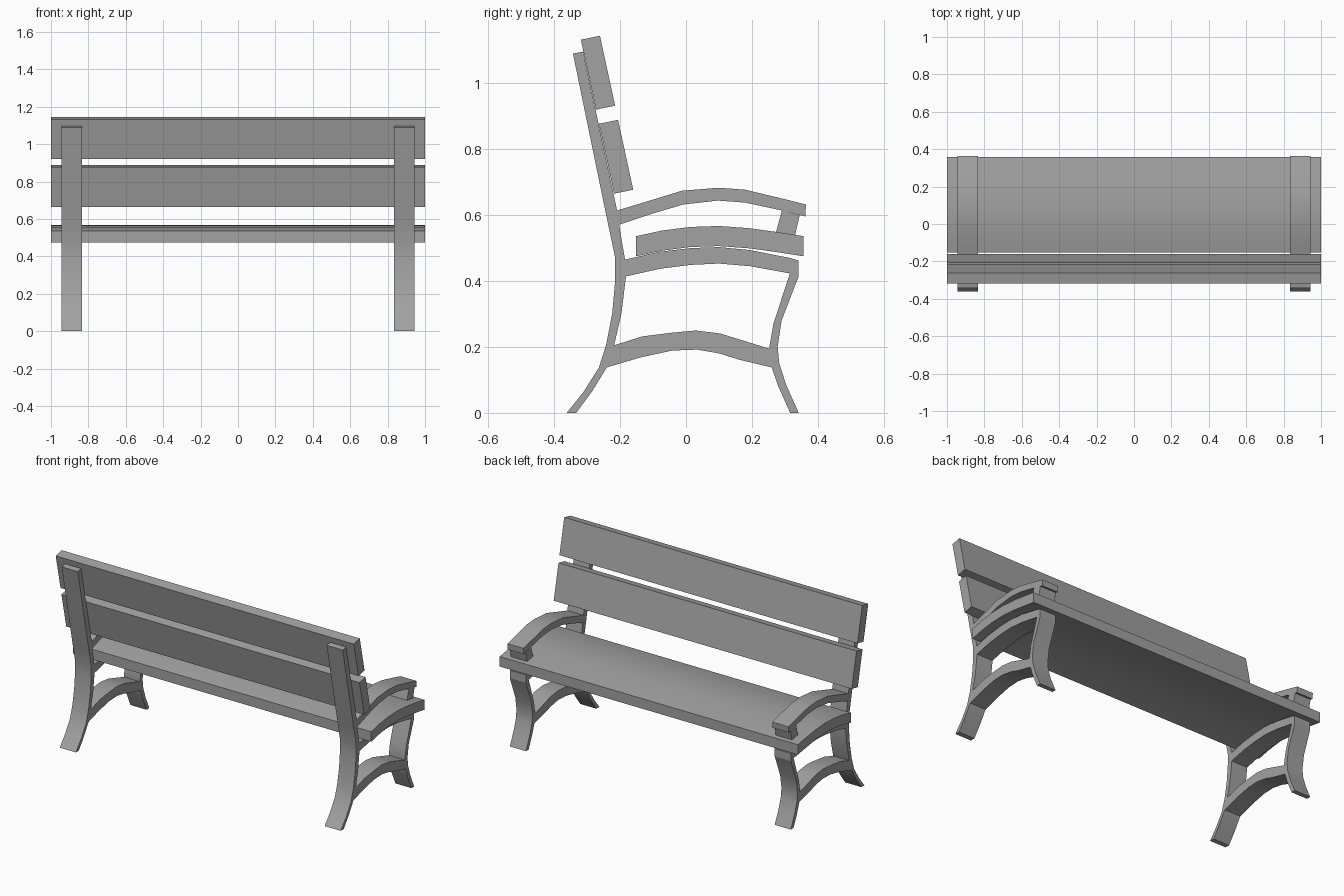
import bpy
import bmesh
from math import radians

cube = bpy.data.objects.get("Cube")
if cube:
    bpy.data.objects.remove(cube)

grey = bpy.data.materials.new("plain_grey")
grey.use_nodes = True
GREY = (0.36, 0.36, 0.36, 1)
grey.diffuse_color = GREY
grey.node_tree.nodes["Principled BSDF"].inputs["Base Color"].default_value = GREY


def band(name, edge_a, edge_b, x0, x1, mirrored=False):
    """Bar whose side profile runs between two matching (y, z) edges, from x0 to x1."""
    bm = bmesh.new()
    rings = []
    for (ya, za), (yb, zb) in zip(edge_a, edge_b):
        corners = [(x0, ya, za), (x1, ya, za), (x1, yb, zb), (x0, yb, zb)]
        rings.append([bm.verts.new(c) for c in corners])
    for r, s in zip(rings, rings[1:]):
        for i in range(4):
            j = (i + 1) % 4
            bm.faces.new((r[i], r[j], s[j], s[i]))
    bm.faces.new(rings[0])
    bm.faces.new(rings[-1])
    bmesh.ops.recalc_face_normals(bm, faces=bm.faces)
    mesh = bpy.data.meshes.new(name)
    bm.to_mesh(mesh)
    bm.free()
    mesh.materials.append(grey)
    obj = bpy.data.objects.new(name, mesh)
    bpy.context.collection.objects.link(obj)
    bpy.ops.object.select_all(action="DESELECT")
    obj.select_set(True)
    bpy.context.view_layer.objects.active = obj
    bpy.ops.object.shade_smooth_by_angle(angle=radians(30))
    if mirrored:
        obj.modifiers.new("mirror", "MIRROR").use_mirror_merge = False
    return obj


def frame(name, edge_a, edge_b):
    return band(name, edge_a, edge_b, 0.835, 0.943, True)


# Rear legs running up into the back posts
frame("back_post",
      [(-.362, 0), (-.31, .065), (-.264, .138), (-.242, .208), (-.224, .3),
       (-.215, .4), (-.215, .471), (-.236, .571), (-.245, .614), (-.343, 1.09)],
      [(-.333, 0), (-.285, .065), (-.24, .138), (-.218, .205), (-.196, .3),
       (-.182, .414), (-.185, .465), (-.203, .571), (-.209, .614), (-.312, 1.096)])

# Front legs
frame("front_leg",
      [(.342, 0), (.304, .085), (.283, .15), (.278, .2), (.29, .28), (.342, .415)],
      [(.316, 0), (.28, .08), (.26, .138), (.252, .195), (.265, .27), (.315, .423)])

# Seat support rails
frame("seat_rail",
      [(-.185, .465), (-.08, .489), (.015, .5), (.1, .503), (.194, .494), (.315, .47), (.342, .462)],
      [(-.182, .414), (-.08, .437), (.015, .449), (.1, .453), (.194, .445), (.315, .423), (.342, .415)])

# Arched lower stretchers
frame("lower_stretcher",
      [(-.218, .205), (-.133, .232), (-.045, .243), (.03, .25), (.103, .241), (.165, .222), (.252, .195)],
      [(-.24, .138), (-.139, .168), (-.042, .189), (.033, .192), (.103, .18), (.158, .162), (.26, .138)])

# Armrests and their short posts
frame("armrest",
      [(-.209, .614), (-.11, .644), (-.012, .674), (.1, .683), (.179, .677), (.297, .649), (.364, .632)],
      [(-.203, .571), (-.11, .602), (-.009, .632), (.097, .644), (.179, .638), (.291, .614), (.362, .596)])
frame("armrest_post", [(.291, .614), (.272, .545)], [(.345, .6), (.33, .535)])

# Curved seat
seat_top = [(-.152, .536), (-.073, .553), (.012, .564), (.1, .567), (.194, .56), (.28, .548), (.357, .536)]
band("seat", seat_top, [(y, z - .061) for y, z in seat_top], -1, 1)

# Two leaning back slats
for name, y, z in (("upper_back_slat", -.273, .92), ("lower_back_slat", -.218, .665)):
    band(name, [(y, z), (y - .046, z + .212)],
         [(y + .058, z + .012), (y + .012, z + .224)], -1, 1)
